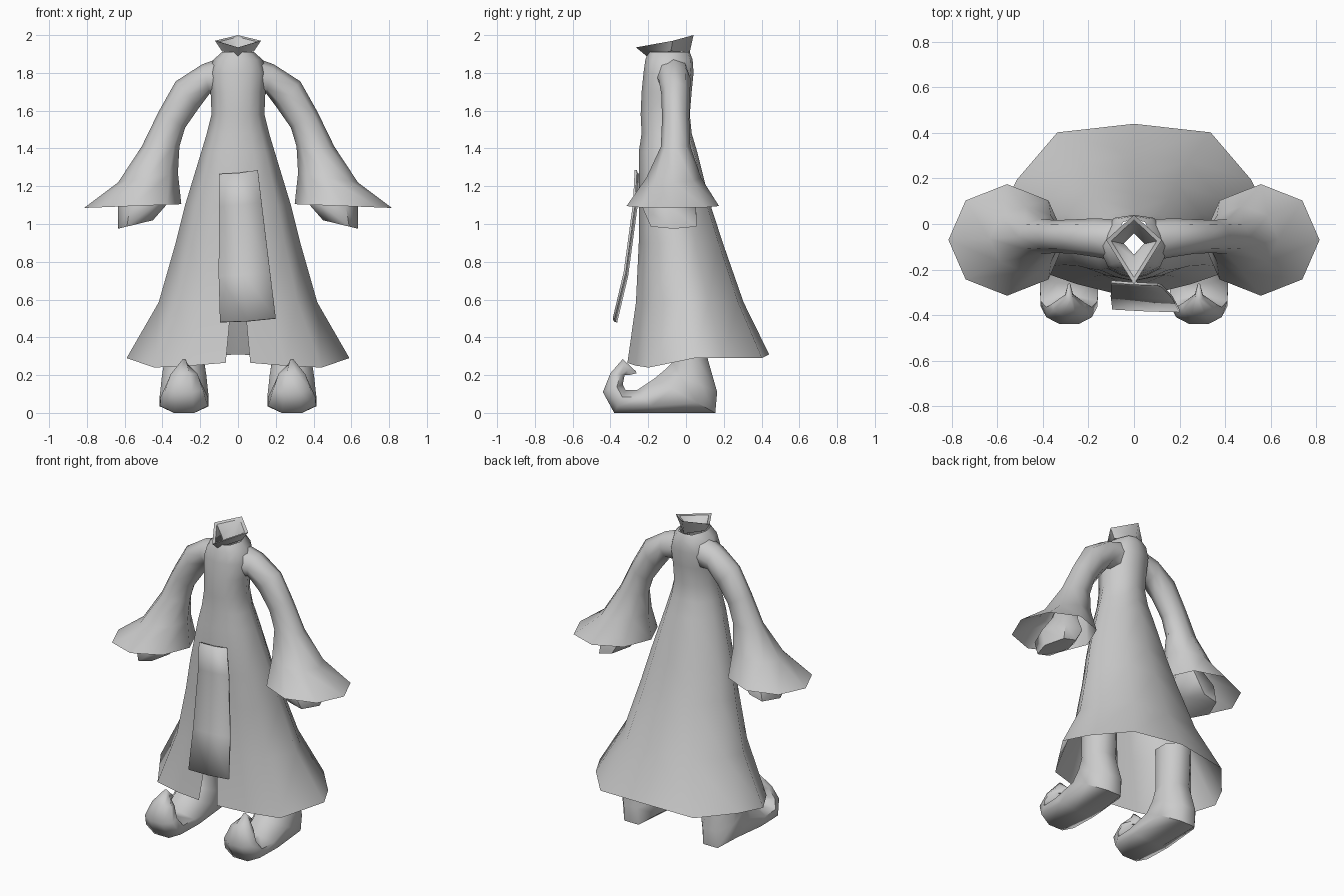
import bpy, bmesh, math

cube = bpy.data.objects.get("Cube")
if cube:
    bpy.data.objects.remove(cube, do_unlink=True)

GREY = (0.6, 0.6, 0.6, 1)
cloth = bpy.data.materials.new("plain_grey")
cloth.use_nodes = True
cloth.diffuse_color = GREY
cloth.node_tree.nodes["Principled BSDF"].inputs["Base Color"].default_value = GREY


def loft(name, rings, closed=True, cap_start=False, cap_end=False, mirror=True, angle=60):
    """Skin a list of equal-length point rings into one smooth object."""
    bm = bmesh.new()
    rows = [[bm.verts.new(p) for p in ring] for ring in rings]
    n = len(rows[0])
    for a, b in zip(rows, rows[1:]):
        for i in range(n if closed else n - 1):
            j = (i + 1) % n
            bm.faces.new((a[i], a[j], b[j], b[i]))
    if cap_start:
        bm.faces.new(rows[0])
    if cap_end:
        bm.faces.new(rows[-1])
    bmesh.ops.remove_doubles(bm, verts=bm.verts, dist=0.0005)
    bmesh.ops.recalc_face_normals(bm, faces=bm.faces)
    mesh = bpy.data.meshes.new(name)
    bm.to_mesh(mesh)
    bm.free()
    mesh.materials.append(cloth)
    obj = bpy.data.objects.new(name, mesh)
    bpy.context.collection.objects.link(obj)
    if mirror:
        obj.modifiers.new("mirror", "MIRROR").merge_threshold = 0.002
    bpy.ops.object.select_all(action="DESELECT")
    obj.select_set(True)
    bpy.context.view_layer.objects.active = obj
    bpy.ops.object.shade_smooth_by_angle(angle=math.radians(angle))
    return obj


def arm_ring(outer, inner, yc, yr, n=8):
    """Ellipse between an outer and an inner (x, z) point, with depth yr."""
    pts = []
    for i in range(n):
        a = math.tau * i / n
        t = (1 + math.cos(a)) / 2
        pts.append((inner[0] + (outer[0] - inner[0]) * t, yc + yr * math.sin(a),
                    inner[1] + (outer[1] - inner[1]) * t))
    return pts


def foot_ring(top, sole, half, xc=0.285, n=8):
    """Flat-bottomed octagon between a top and a sole (y, z) point."""
    k = 1 / math.cos(math.pi / n)
    pts = []
    for i in range(n):
        a = math.tau * (i + 0.5) / n
        t = (1 + k * math.cos(a)) / 2
        pts.append((xc + half * k * math.sin(a), sole[0] + (top[0] - sole[0]) * t,
                    sole[1] + (top[1] - sole[1]) * t))
    return pts


# Robe body: half outline from back to front, scaled per level
OUTLINE = [(0, 1), (.57, .9), (.87, .35), (1, -.05), (.75, -.7), (.42, -.88), (0, -1)]
HEM_DROP = [.02, 0, 0, 0, -.05, -.04, -.025]
LEVELS = [  # height, half width, front, back, slit half width
    (1.91, .085, -.20, .02, 0), (1.87, .13, -.215, .035, 0), (1.8, .155, -.225, .04, 0),
    (1.7, .145, -.235, .03, 0), (1.58, .14, -.24, .02, 0), (1.48, .165, -.235, .03, 0),
    (1.38, .195, -.25, .06, 0), (1.1, .28, -.25, .13, 0), (.9, .33, -.25, .195, 0),
    (.585, .42, -.265, .305, .035), (.29, .59, -.31, .44, .065)]
body = []
for z, w, front, back, slit in LEVELS:
    mid, r = (front + back) / 2, (back - front) / 2
    ring = [[x * w, mid + y * r, z] for x, y in OUTLINE]
    ring[-1][0] = slit
    body.append(ring)
for p, drop in zip(body[-1], HEM_DROP):
    p[2] += drop
loft("robe_body", body, closed=False)

# Collar: folded diamond, each ring is back, side, front
loft("collar", [
    [(0, .02, 1.91), (.085, -.08, 1.915), (0, -.21, 1.89)],
    [(0, .04, 2.0), (.122, -.07, 1.97), (0, -.265, 1.935)],
    [(0, .02, 1.99), (.10, -.075, 1.965), (0, -.235, 1.935)],
    [(0, -.03, 1.91), (.055, -.085, 1.9), (0, -.15, 1.88)],
    [(0, -.04, 1.84), (.045, -.085, 1.84), (0, -.135, 1.84)]],
    closed=False, angle=35)

# Bell sleeves
loft("sleeves", [
    arm_ring((.08, 1.885), (.10, 1.68), -.07, .09),
    arm_ring((.19, 1.845), (.15, 1.69), -.06, .085),
    arm_ring((.33, 1.755), (.21, 1.61), -.055, .075),
    arm_ring((.42, 1.595), (.28, 1.51), -.055, .072),
    arm_ring((.51, 1.41), (.31, 1.41), -.055, .078),
    arm_ring((.635, 1.22), (.318, 1.27), -.065, .145),
    arm_ring((.815, 1.085), (.30, 1.105), -.07, .245)])

# Hands inside the sleeves
loft("hands", [
    arm_ring((.50, 1.4), (.38, 1.4), -.06, .05, 6),
    arm_ring((.56, 1.2), (.40, 1.2), -.08, .10, 6),
    arm_ring((.635, 1.09), (.38, 1.1), -.09, .165, 6),
    arm_ring((.635, .975), (.45, 1.02), -.065, .14, 6)], cap_end=True)

# Boots with curled toes
loft("boots", [
    foot_ring((-.09, .55), (.13, .55), .10),
    foot_ring((-.07, .27), (.115, .285), .105),
    foot_ring((-.11, .23), (.165, .11), .118),
    foot_ring((-.17, .18), (.155, .0), .125),
    foot_ring((-.26, .12), (-.15, .0), .13),
    foot_ring((-.32, .12), (-.38, .0), .125),
    foot_ring((-.335, .15), (-.44, .11), .10),
    foot_ring((-.325, .2), (-.40, .21), .07),
    foot_ring((-.30, .2), (-.335, .285), .018),
    foot_ring((-.262, .21), (-.265, .22), .005)], cap_end=True)

# Hanging front sash
ROWS = [(1.27, -.10, .105, -.262), (1.1, -.10, .125, -.27),
        (.73, -.102, .17, -.32), (.485, -.095, .20, -.378)]
sash = loft("front_sash", [
    [(a, y + .008, z - .005), ((a + b) / 2, y, z), (b, y - .004, z + .015)]
    for z, a, b, y in ROWS], closed=False, mirror=False)
thick = sash.modifiers.new("thickness", "SOLIDIFY")
thick.thickness = .012
thick.offset = 0
